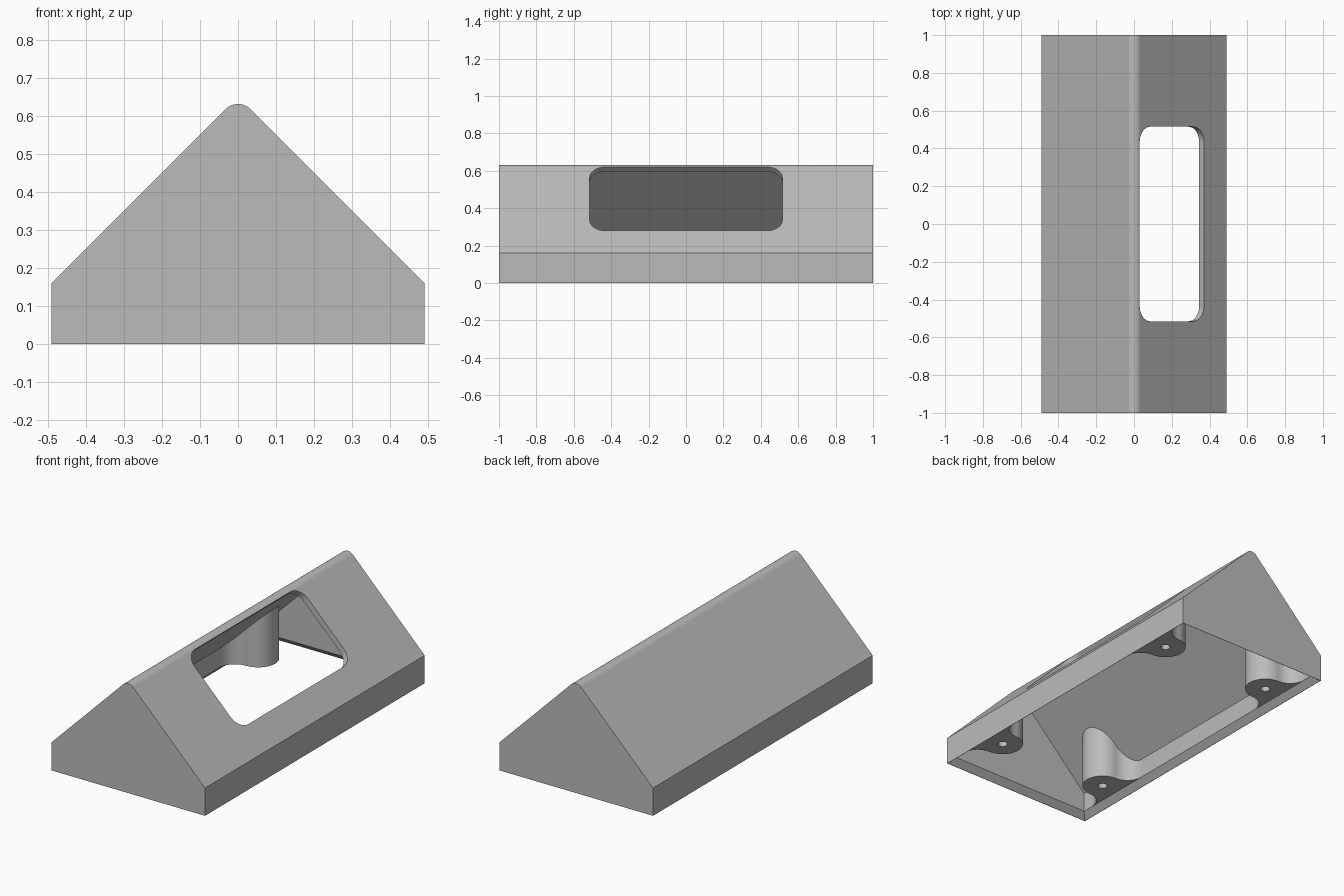
import bpy, bmesh, math
from mathutils import Vector, Matrix

HALF_X, HALF_Y, EAVE, WALL = 0.49, 1.0, 0.16, 0.035
PEAK = EAVE + HALF_X            # height where the two slopes would meet
INNER_PEAK = PEAK - WALL * math.sqrt(2)
INNER_X = HALF_X - WALL

if "Cube" in bpy.data.objects:
    bpy.data.objects.remove(bpy.data.objects["Cube"], do_unlink=True)

grey = bpy.data.materials.new("plain grey")
grey.use_nodes = True
grey.diffuse_color = (0.5, 0.5, 0.5, 1)
grey.node_tree.nodes["Principled BSDF"].inputs["Base Color"].default_value = (0.5, 0.5, 0.5, 1)


def arc(cx, cy, r, start, end, steps):
    """Points on an arc, angles in degrees."""
    angles = [math.radians(start + (end - start) * i / steps) for i in range(steps + 1)]
    return [(cx + r * math.cos(a), cy + r * math.sin(a)) for a in angles]


def prism(points, depth):
    """A closed outline in local xy, extruded along local z from 0 to depth."""
    bm = bmesh.new()
    base = bm.faces.new([bm.verts.new((x, y, 0)) for x, y in points])
    top = bmesh.ops.extrude_face_region(bm, geom=[base])["geom"]
    bmesh.ops.translate(bm, vec=(0, 0, depth),
                        verts=[v for v in top if isinstance(v, bmesh.types.BMVert)])
    bmesh.ops.recalc_face_normals(bm, faces=bm.faces)
    return bm


def make_object(name, bm):
    mesh = bpy.data.meshes.new(name)
    bmesh.ops.recalc_face_normals(bm, faces=bm.faces)
    bm.to_mesh(mesh)
    bm.free()
    mesh.materials.append(grey)
    obj = bpy.data.objects.new(name, mesh)
    bpy.context.collection.objects.link(obj)
    return obj


def activate(obj):
    bpy.ops.object.select_all(action='DESELECT')
    obj.select_set(True)
    bpy.context.view_layer.objects.active = obj


def cut(obj, cutter):
    mod = obj.modifiers.new("cut", 'BOOLEAN')
    mod.operation, mod.solver, mod.object = 'DIFFERENCE', 'EXACT', cutter
    activate(obj)
    bpy.ops.object.modifier_apply(modifier=mod.name)
    bpy.data.objects.remove(cutter, do_unlink=True)


def smooth(obj):
    activate(obj)
    bpy.ops.object.shade_smooth_by_angle(angle=math.radians(30))
    mod = obj.modifiers.new("even shading", 'WEIGHTED_NORMAL')
    mod.keep_sharp = True


# Outlines in the xz plane are stood up so that the extrusion runs along y
def lengthwise(half_length):
    return Matrix.Translation((0, half_length, 0)) @ Matrix.Rotation(math.radians(90), 4, 'X')


# Gabled shell with a rounded ridge
ridge_r = 0.045
ridge = arc(0, PEAK - ridge_r * math.sqrt(2), ridge_r, 45, 135, 14)
bm = prism([(-HALF_X, 0), (HALF_X, 0), (HALF_X, EAVE)] + ridge + [(-HALF_X, EAVE)], 2 * HALF_Y)
bm.transform(lengthwise(HALF_Y))
shell = make_object("roof_shell", bm)

# Cavity with a flared mouth that bevels the bottom of the walls
inner_eave = INNER_PEAK - INNER_X
bm = prism([(-INNER_X, WALL), (INNER_X, WALL), (INNER_X, inner_eave),
            (0, INNER_PEAK), (-INNER_X, inner_eave)], 2 * (HALF_Y - WALL))
bm.transform(lengthwise(HALF_Y - WALL))
bm.normal_update()
mouth = [f for f in bm.faces if f.normal.z < -0.9]
flare = bmesh.ops.extrude_discrete_faces(bm, faces=mouth)["faces"][0]
for v in flare.verts:
    v.co += Vector((math.copysign(0.043, v.co.x), math.copysign(0.043, v.co.y), -0.045))
cut(shell, make_object("cavity_cutter", bm))

# Rounded window cut square through the left slope
win_u, win_v, win_r = 0.24, 0.515, 0.08
outline = []
for sx, sy, start in ((1, 1, 0), (-1, 1, 90), (-1, -1, 180), (1, -1, 270)):
    outline += arc(sx * (win_u - win_r), sy * (win_v - win_r), win_r, start, start + 90, 10)
bm = prism(outline, 0.12)
bm.transform(Matrix.Translation((0.2, 0, PEAK - 0.2)) @ Matrix.Rotation(math.radians(45), 4, 'Y')
             @ Matrix.Translation((0, 0, -0.06)))
cut(shell, make_object("window_cutter", bm))
smooth(shell)

# Screw posts: round noses that blend into the side walls with hollow fillets
post_x, post_y, post_r, fillet_r = 0.355, 0.69, 0.11, 0.1
gap = INNER_X - post_x
spread = math.sqrt((post_r + fillet_r) ** 2 - (gap - fillet_r) ** 2)
lean = math.degrees(math.atan2(gap - fillet_r, spread))
half = arc(INNER_X - fillet_r, spread, fillet_r, 0, -90 - lean, 12)
nose = arc(post_x, 0, post_r, 90 - lean, 270 + lean, 28)
other = [(x, -y) for x, y in reversed(half)]
back = INNER_X + 0.015
outline = [(back, spread)] + half + nose[1:-1] + other + [(back, -spread)]

for side, sx in (("left", 1), ("right", -1)):
    for end, sy in (("front", -1), ("back", 1)):
        bm = prism([(sx * x, sy * post_y + y) for x, y in outline], 1)
        for v in bm.verts:      # the top leans with the slope, buried in the shell
            v.co.z = WALL if v.co.z < 0.5 else INNER_PEAK + 0.01 - abs(v.co.x)
        post = make_object(f"{end}_{side}_screw_post", bm)
        hole = prism(arc(sx * post_x, sy * post_y, 0.025, 0, 345, 23), 0.2)
        cut(post, make_object("screw_hole_cutter", hole))
        smooth(post)
